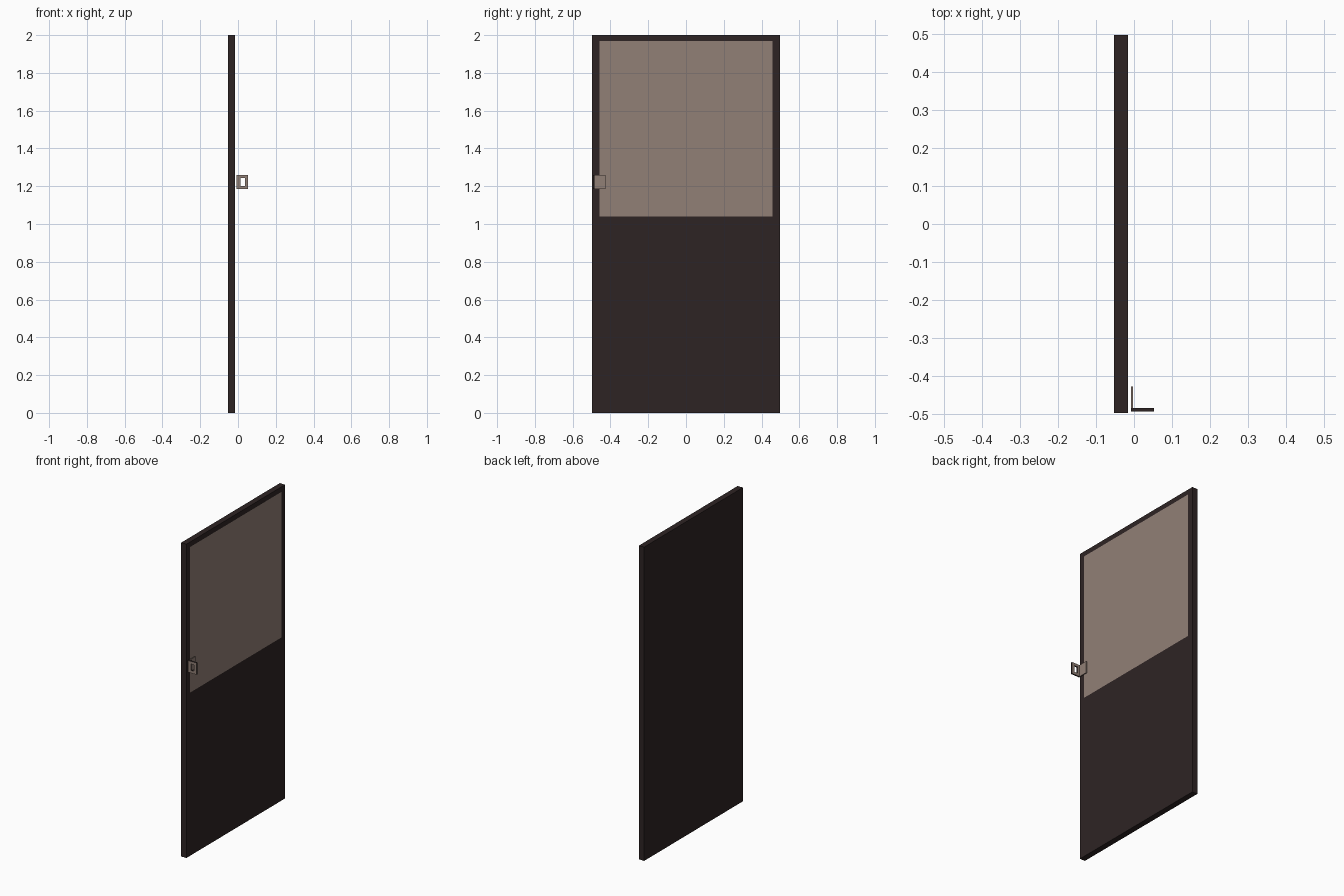
import bpy, bmesh
from mathutils import Vector

if "Cube" in bpy.data.objects:
    bpy.data.objects.remove(bpy.data.objects["Cube"])


def material(name, rgb):
    m = bpy.data.materials.new(name)
    m.diffuse_color = (*rgb, 1.0)
    m.use_nodes = True
    m.node_tree.nodes["Principled BSDF"].inputs["Base Color"].default_value = m.diffuse_color
    return m


DARK = material("dark brown", (0.027, 0.0175, 0.0175))
TAUPE = material("taupe", (0.285, 0.214, 0.182))


def box(name, lo, hi, cuts=(), rule=None, hole=None):
    """Box from corner to corner, sliced by (axis, position) cuts, coloured by rule."""
    lo, hi = Vector(lo), Vector(hi)
    bm = bmesh.new()
    bmesh.ops.create_cube(bm, size=1)
    for v in bm.verts:
        v.co = Vector([(lo[i] + hi[i]) / 2 + v.co[i] * (hi[i] - lo[i]) for i in range(3)])
    for axis, pos in cuts:
        co, no = Vector(), Vector()
        co[axis], no[axis] = pos, 1
        bmesh.ops.bisect_plane(bm, geom=bm.verts[:] + bm.edges[:] + bm.faces[:],
                               plane_co=co, plane_no=no)
    bm.normal_update()
    if hole:
        # Remove the middle cells on both sides and bridge the openings
        gone = [f for f in bm.faces if hole(f.calc_center_median())]
        rims = [e for f in gone for e in f.edges]
        bmesh.ops.delete(bm, geom=gone, context="FACES_ONLY")
        bmesh.ops.bridge_loops(bm, edges=rims)
        bmesh.ops.recalc_face_normals(bm, faces=bm.faces)
    for f in bm.faces:
        f.material_index = int(rule(f)) if rule else 1
    me = bpy.data.meshes.new(name)
    bm.to_mesh(me)
    bm.free()
    me.materials.append(DARK)
    me.materials.append(TAUPE)
    ob = bpy.data.objects.new(name, me)
    bpy.context.collection.objects.link(ob)
    return ob


# Door slab with a flush upper panel on the +x face
def is_panel(f):
    c = f.calc_center_median()
    return f.normal.x > 0.9 and abs(c.y) < 0.459 and 1.04 < c.z < 1.968


box("door_slab", (-0.053, -0.497, 0), (-0.016, 0.497, 2),
    cuts=((1, -0.459), (1, 0.459), (2, 1.04), (2, 1.968)), rule=is_panel)

# Latch plate lying along the door
box("latch_side_plate", (-0.008, -0.484, 1.185), (-0.002, -0.427, 1.26))

# Strike plate standing out from the door, with a square opening and dark rims
box("latch_strike_plate", (-0.008, -0.493, 1.185), (0.053, -0.484, 1.26),
    cuts=((0, 0.012), (0, 0.036), (2, 1.202), (2, 1.243)),
    rule=lambda f: abs(f.normal.y) > 0.9,
    hole=lambda c: 0.012 < c.x < 0.036 and 1.202 < c.z < 1.243)
